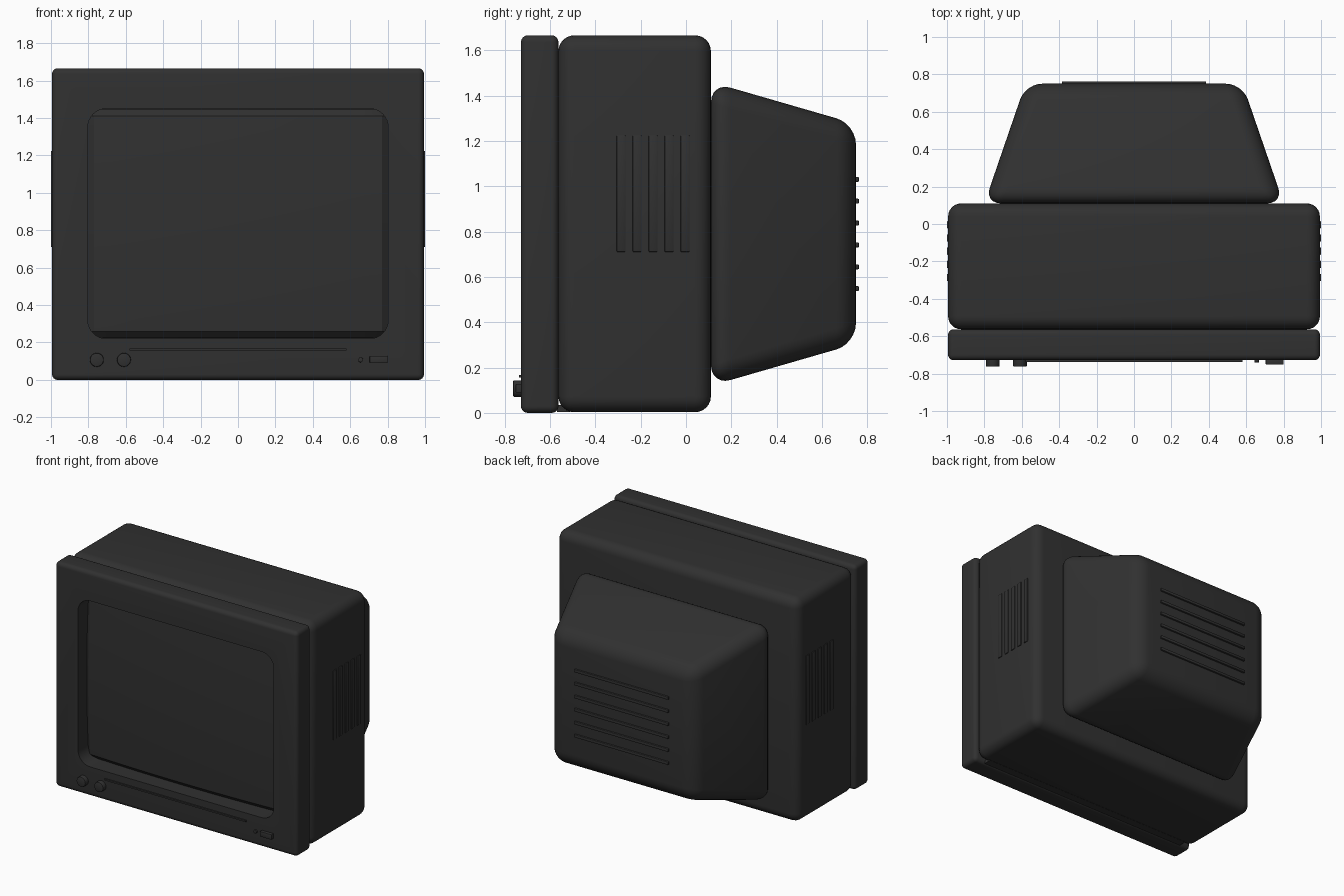
import bpy, bmesh, math
from mathutils import Vector, Matrix

if "Cube" in bpy.data.objects:
    bpy.data.objects.remove(bpy.data.objects["Cube"])

mat = bpy.data.materials.new("charcoal plastic")
mat.diffuse_color = (0.03, 0.03, 0.03, 1)
mat.use_nodes = True
mat.node_tree.nodes["Principled BSDF"].inputs["Base Color"].default_value = mat.diffuse_color


def smooth(ob):
    bpy.ops.object.select_all(action='DESELECT')
    ob.select_set(True)
    bpy.context.view_layer.objects.active = ob
    bpy.ops.object.shade_smooth_by_angle(angle=math.radians(30))


def finish(bm, name, shade=True):
    bmesh.ops.recalc_face_normals(bm, faces=bm.faces)
    me = bpy.data.meshes.new(name)
    bm.to_mesh(me)
    bm.free()
    me.materials.append(mat)
    ob = bpy.data.objects.new(name, me)
    bpy.context.collection.objects.link(ob)
    if shade:
        smooth(ob)
    return ob


def box(name, x, y, z, bevel=0.0, seg=6, back_scale=None, axis=None):
    """Box from ranges; back_scale tapers the +y face, axis limits the bevel to edges along it."""
    bm = bmesh.new()
    bmesh.ops.create_cube(bm, size=1)
    mid = Vector([(a + b) / 2 for a, b in (x, y, z)])
    for v in bm.verts:
        sx, sz = back_scale if back_scale and v.co.y > 0 else (1, 1)
        v.co = mid + Vector((v.co.x * (x[1] - x[0]) * sx,
                             v.co.y * (y[1] - y[0]),
                             v.co.z * (z[1] - z[0]) * sz))
    if bevel:
        edges = [e for e in bm.edges if axis is None or
                 abs((e.verts[0].co - e.verts[1].co).normalized()[axis]) > 0.9]
        bmesh.ops.bevel(bm, geom=edges, offset=bevel, segments=seg, profile=0.5,
                        affect='EDGES', clamp_overlap=True)
    return finish(bm, name)


def disc(name, x, z, r, y0, y1, bevel):
    """Short cylinder along y with a softened rim."""
    bm = bmesh.new()
    bmesh.ops.create_cone(bm, cap_ends=True, segments=32, radius1=r, radius2=r, depth=y1 - y0,
                          matrix=Matrix.Translation((x, (y0 + y1) / 2, z))
                          @ Matrix.Rotation(math.pi / 2, 4, 'X'))
    rim = [e for e in bm.edges if all(v.co.y < y0 + 1e-4 for v in e.verts)]
    bmesh.ops.bevel(bm, geom=rim, offset=bevel, segments=2, profile=0.5, affect='EDGES')
    return finish(bm, name)


# Cabinet and tapered tube housing
box("main_cabinet", (-.994, .994), (-.563, .11), (.003, 1.666), .07)
box("rear_housing", (-.80, .80), (.11, .75), (.12, 1.46), .09,
    back_scale=(.58 / .80, .485 / .67))
box("bottom_joint", (-.9, .9), (-.57, -.51), (.004, .035))

# Front bezel with a rounded screen opening
bezel = box("front_bezel", (-.994, .994), (-.728, -.563), (0, 1.666), .03)
cutter = box("opening_cutter", (-.803, .803), (-.9, -.4), (.22, 1.45), .10, 8, axis=1)
mod = bezel.modifiers.new("opening", 'BOOLEAN')
mod.object = cutter
mod.operation = 'DIFFERENCE'
mod.solver = 'EXACT'
bpy.context.view_layer.objects.active = bezel
bpy.ops.object.modifier_apply(modifier="opening")
bpy.data.objects.remove(cutter)
smooth(bezel)


# Bulging screen with a folded-back margin
def bulge(u):
    return .02 * (1 - u * u) if abs(u) <= 1.0001 else -.035


N = 16
us = [-1.06] + [-1 + 2 * i / N for i in range(N + 1)] + [1.06]
bm = bmesh.new()
grid = [[bm.verts.new((.77 * u, -.63 - bulge(u) - bulge(w), .835 + .577 * w)) for u in us]
        for w in us]
for j in range(len(us) - 1):
    for i in range(len(us) - 1):
        bm.faces.new((grid[j][i], grid[j][i + 1], grid[j + 1][i + 1], grid[j + 1][i]))
screen = finish(bm, "screen")
if screen.data.polygons[len(screen.data.polygons) // 2].normal.y > 0:
    screen.data.flip_normals()

# Front controls
for i, x in enumerate((-.755, -.61)):
    disc(f"knob_{i + 1}", x, .107, .037, -.763, -.72, .006)
disc("indicator_light", .656, .107, .013, -.74, -.72, .003)
box("power_button", (.704, .80), (-.752, -.72), (.089, .128), .004, 2)
box("trim_strip", (-.58, .58), (-.738, -.72), (.157, .168))

# Side vent slats, both sides
for side, label in ((-1, "left"), (1, "right")):
    for i in range(5):
        y = -.286 + i * .0705
        box(f"{label}_vent_slat_{i + 1}", sorted((side * .97, side * 1.0)),
            (y - .02, y + .02), (.71, 1.225), .005, 2)

# Rear vent slats
for i in range(6):
    z = .548 + i * .0965
    box(f"rear_vent_slat_{i + 1}", (-.385, .385), (.73, .763), (z - .011, z + .011), .004, 2)
